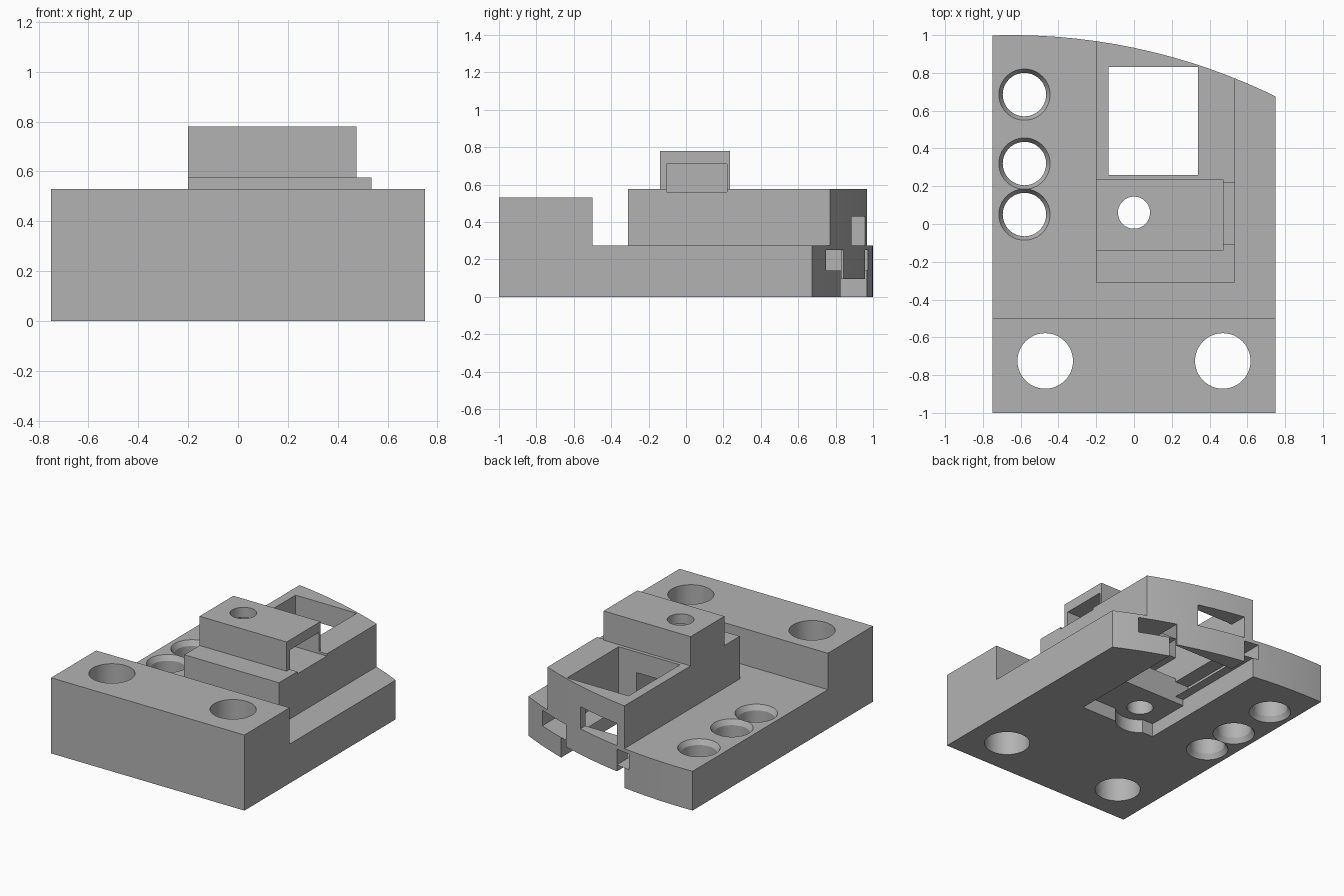
import bpy, bmesh, math

cube = bpy.data.objects.get("Cube")
if cube:
    bpy.data.objects.remove(cube, do_unlink=True)

grey = bpy.data.materials.new("plain grey")
grey.use_nodes = True
colour = (0.45, 0.45, 0.45, 1)
grey.diffuse_color = colour
grey.node_tree.nodes["Principled BSDF"].inputs["Base Color"].default_value = colour


def new_object(name, bm):
    bmesh.ops.recalc_face_normals(bm, faces=bm.faces)
    mesh = bpy.data.meshes.new(name)
    bm.to_mesh(mesh)
    bm.free()
    mesh.materials.append(grey)
    obj = bpy.data.objects.new(name, mesh)
    bpy.context.collection.objects.link(obj)
    return obj


def prism(name, outline, z0, z1):
    bm = bmesh.new()
    face = bm.faces.new([bm.verts.new((x, y, z0)) for x, y in outline])
    top = bmesh.ops.extrude_face_region(bm, geom=[face])["geom"]
    bmesh.ops.translate(bm, vec=(0, 0, z1 - z0),
                        verts=[g for g in top if isinstance(g, bmesh.types.BMVert)])
    return new_object(name, bm)


def box(name, x0, x1, y0, y1, z0, z1):
    return prism(name, [(x0, y0), (x1, y0), (x1, y1), (x0, y1)], z0, z1)


def cone(name, x, y, r0, r1, z0, z1):
    bm = bmesh.new()
    bmesh.ops.create_cone(bm, cap_ends=True, segments=48, radius1=r0, radius2=r1, depth=z1 - z0)
    bmesh.ops.translate(bm, vec=(x, y, (z0 + z1) / 2), verts=bm.verts)
    return new_object(name, bm)


def combine(target, tool, operation):
    tool.hide_render = True
    mod = target.modifiers.new(operation, 'BOOLEAN')
    mod.operation = operation
    mod.solver = 'EXACT'
    mod.object = tool
    bpy.context.view_layer.objects.active = target
    bpy.ops.object.modifier_apply(modifier=mod.name)
    bpy.data.objects.remove(tool, do_unlink=True)


def cut(tool):
    combine(body, tool, 'DIFFERENCE')


LOW, HIGH = -0.1, 1.0
BASE_TOP = 0.275

# Base slab, front block, raised block and tower
body = box("housing_body", -0.75, 0.75, -1, 1.1, 0, BASE_TOP)
combine(body, box("front_block", -0.75, 0.75, -1, -0.5, 0, 0.53), 'UNION')
combine(body, box("raised_block", -0.2, 0.535, -0.31, 1.1, 0.1, 0.575), 'UNION')
combine(body, box("tower", -0.2, 0.475, -0.14, 0.235, 0.2, 0.78), 'UNION')

# Window, underside slots, channel and tower pocket
cut(box("window", -0.135, 0.34, 0.26, 0.83, LOW, HIGH))
cut(box("under_slot", -0.2, 0.39, -0.05, 1.2, LOW, 0.095))
cut(box("lower_slot", -0.2, 0.39, 0.26, 1.2, LOW, 0.14))
cut(box("wide_slot", -0.24, 0.59, 0.26, 1.2, 0.14, 0.25))
cut(box("channel", -0.135, 0.2, -0.05, 1.2, BASE_TOP, 0.43))
cut(box("tower_pocket", -0.135, 0.6, -0.105, 0.22, 0.56, 0.71))

# Cross bar behind the window
combine(body, box("cross_bar", -0.135, 0.34, 0.83, 1.1, 0.095, BASE_TOP), 'UNION')

# Button hole with wide bore below
cut(cone("button_hole", 0, 0.06, 0.085, 0.085, LOW, HIGH))
cut(cone("button_bore", 0, 0.06, 0.16, 0.16, LOW, 0.095))

# Mounting holes in the front block
for x in (-0.47, 0.47):
    cut(cone("mounting_hole", x, -0.725, 0.147, 0.147, LOW, HIGH))

# Side holes, chamfered at both ends
R, RIM, DEEP = 0.115, 0.136, 0.035
for y in (0.685, 0.32, 0.05):
    cut(cone("side_hole", -0.58, y, R, R, LOW, HIGH))
    cut(cone("top_chamfer", -0.58, y, R, RIM, BASE_TOP - DEEP, BASE_TOP + 0.0005))
    cut(cone("bottom_chamfer", -0.58, y, RIM, R, -0.0005, DEEP))

# Curved rear trim
radius, steps = 3.18, 16
arc = []
for i in range(steps + 1):
    x = 0.8 - 1.6 * i / steps
    arc.append((x, 1 - radius + math.sqrt(radius ** 2 - (x + 0.65) ** 2)))
combine(body, prism("rear_trim", [(-0.8, -1.2), (0.8, -1.2)] + arc, LOW, HIGH), 'INTERSECT')

# Smooth holes and rear arc, keep edges sharp
bpy.ops.object.select_all(action='DESELECT')
body.select_set(True)
bpy.context.view_layer.objects.active = body
bpy.ops.object.shade_smooth_by_angle(angle=math.radians(25))
